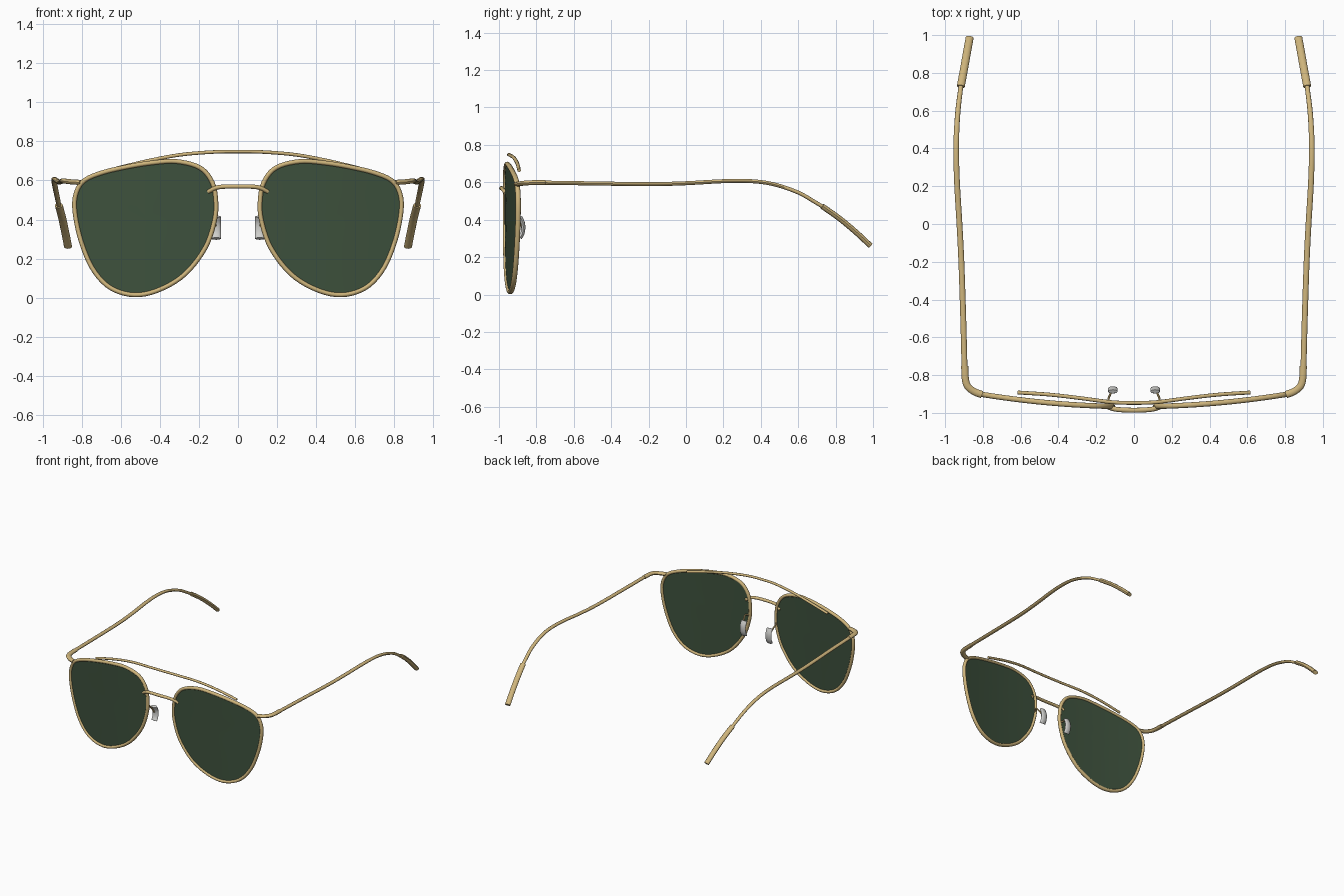
import bpy, bmesh, math
from mathutils import Vector

if "Cube" in bpy.data.objects:
    bpy.data.objects.remove(bpy.data.objects["Cube"])


def material(name, rgb):
    m = bpy.data.materials.new(name)
    m.diffuse_color = (*rgb, 1)
    m.use_nodes = True
    m.node_tree.nodes["Principled BSDF"].inputs["Base Color"].default_value = m.diffuse_color
    return m


GOLD = material("brushed gold", (0.62, 0.46, 0.20))
GREEN = material("dark green glass", (0.047, 0.082, 0.046))
PAD = material("pale grey silicone", (0.62, 0.62, 0.60))


def spline(pts, steps=6, closed=False):
    """Catmull-Rom curve through the points."""
    p = [Vector(q) for q in pts]
    n = len(p)
    if closed:
        get = lambda i: p[i % n]
    else:
        ext = [2 * p[0] - p[1]] + p + [2 * p[-1] - p[-2]]
        get = lambda i: ext[i + 1]
    out = []
    for i in range(n if closed else n - 1):
        a, b, c, d = (get(i + k) for k in (-1, 0, 1, 2))
        for s in range(steps):
            t = s / steps
            out.append(0.5 * (2 * b + (c - a) * t + (2 * a - 5 * b + 4 * c - d) * t * t
                              + (3 * b - a - 3 * c + d) * t ** 3))
    if not closed:
        out.append(p[-1])
    return out


def finish(name, bm, mat, mirror):
    bmesh.ops.recalc_face_normals(bm, faces=bm.faces)
    me = bpy.data.meshes.new(name)
    bm.to_mesh(me)
    bm.free()
    me.materials.append(mat)
    ob = bpy.data.objects.new(name, me)
    bpy.context.collection.objects.link(ob)
    if mirror:
        mod = ob.modifiers.new("mirror", 'MIRROR')
        mod.use_axis[0] = True
    bpy.ops.object.select_all(action='DESELECT')
    bpy.context.view_layer.objects.active = ob
    ob.select_set(True)
    bpy.ops.object.shade_smooth_by_angle(angle=math.radians(40))
    return ob


def tube(name, path, radii, mat=GOLD, ref=(0, 0, 1), closed=False, mirror=True, sides=12):
    """Sweep an ellipse; radii(t) gives half sizes along ref and across it."""
    bm = bmesh.new()
    ref = Vector(ref)
    n = len(path)
    rings = []
    for i, p in enumerate(path):
        if closed:
            t = path[(i + 1) % n] - path[i - 1]
        else:
            t = path[min(i + 1, n - 1)] - path[max(i - 1, 0)]
        t.normalize()
        a = (ref - t * ref.dot(t)).normalized()
        b = t.cross(a)
        ra, rb = radii(i / (n - 1))
        rings.append([bm.verts.new(p + a * ra * math.cos(w) + b * rb * math.sin(w))
                      for w in (2 * math.pi * k / sides for k in range(sides))])
    for i in range(n if closed else n - 1):
        r, s = rings[i], rings[(i + 1) % n]
        for k in range(sides):
            j = (k + 1) % sides
            bm.faces.new((r[k], r[j], s[j], s[k]))
    if not closed:
        bm.faces.new(rings[0])
        bm.faces.new(rings[-1])
    return finish(name, bm, mat, mirror)


def const(a, b=None):
    return lambda t: (a, b or a)


def wrap(x):
    """Front-to-back position of the curved frame front."""
    return -0.967 + 0.1 * x * x


# Rim outline (x, z), one side
outline = [(0.315, 0.697), (0.44, 0.69), (0.57, 0.669), (0.70, 0.638), (0.79, 0.597),
           (0.83, 0.53), (0.835, 0.44), (0.805, 0.295), (0.745, 0.15), (0.655, 0.052),
           (0.53, 0.014), (0.40, 0.042), (0.27, 0.122), (0.168, 0.255), (0.121, 0.39),
           (0.113, 0.49), (0.132, 0.59), (0.195, 0.665)]
loop = spline([(x, wrap(x), z) for x, z in outline], 5, True)
tube("lens_rim", loop, const(0.014, 0.012), ref=(0, 1, 0), closed=True)

# Lens: concentric rings on the wrapped surface, front and back
bm = bmesh.new()
cx, cz = 0.47, 0.40
edges = []
for off in (-0.004, 0.004):
    rings = []
    for f in (1, 0.75, 0.5, 0.25):
        ring = []
        for p in loop:
            x, z = cx + (p.x - cx) * f, cz + (p.z - cz) * f
            ring.append(bm.verts.new((x, wrap(x) + off, z)))
        rings.append(ring)
    mid = bm.verts.new((cx, wrap(cx) + off, cz))
    n = len(loop)
    for k in range(n):
        j = (k + 1) % n
        for r, s in zip(rings, rings[1:]):
            bm.faces.new((r[k], r[j], s[j], s[k]))
        bm.faces.new((rings[-1][k], rings[-1][j], mid))
    edges.append(rings[0])
for k in range(n):
    j = (k + 1) % n
    bm.faces.new((edges[0][k], edges[0][j], edges[1][j], edges[1][k]))
finish("lens", bm, GREEN, True)


def symmetric(half):
    """Complete a path whose first point lies on the centre line."""
    return [(-x, y, z) for x, y, z in reversed(half[1:])] + half


# Brow bar over both lenses
brow = symmetric([(0, -0.947, 0.748), (0.12, -0.943, 0.746), (0.29, -0.921, 0.732),
                  (0.45, -0.903, 0.703), (0.615, -0.892, 0.664)])
tube("brow_bar", spline(brow), const(0.009, 0.010), mirror=False)

# Nose bridge, bowed forward
bridge = symmetric([(0, -0.986, 0.569), (0.075, -0.983, 0.568), (0.115, -0.976, 0.561),
                    (0.152, -0.962, 0.542)])
tube("nose_bridge", spline(bridge), const(0.011, 0.013), mirror=False)

# Nose pads and their wire arms
tube("nose_pad_arm", spline([(0.12, -0.958, 0.43), (0.135, -0.93, 0.435), (0.125, -0.90, 0.40),
                             (0.115, -0.882, 0.365)]), const(0.006), ref=(1, 0, 0), sides=8)
tube("nose_pad", spline([(0.112, -0.887, 0.415), (0.112, -0.873, 0.385), (0.112, -0.870, 0.355),
                         (0.112, -0.875, 0.325), (0.112, -0.888, 0.302)], 3),
     lambda t: (0.025, 0.011), PAD, ref=(1, 0, 0))

# Hinge end pieces
tube("end_piece", spline([(0.805, -0.903, 0.590), (0.845, -0.888, 0.592), (0.88, -0.86, 0.596),
                          (0.893, -0.82, 0.598), (0.896, -0.752, 0.598)]), const(0.013, 0.019))

# Temple arms, thinning toward the ear
temple = [(0.897, -0.77, 0.598), (0.904, -0.5, 0.594), (0.914, -0.2, 0.590), (0.924, 0.0, 0.595),
          (0.936, 0.2, 0.606), (0.941, 0.35, 0.606), (0.940, 0.47, 0.589), (0.932, 0.6, 0.545),
          (0.920, 0.7, 0.488), (0.914, 0.75, 0.458)]
tube("temple", spline(temple), lambda t: (0.011 - 0.001 * t, 0.0155 - 0.004 * t ** 3))

# Ear tips
tube("ear_tip", spline([(0.917, 0.728, 0.472), (0.900, 0.82, 0.407), (0.884, 0.91, 0.332),
                        (0.870, 0.986, 0.261)]), const(0.015, 0.021))
